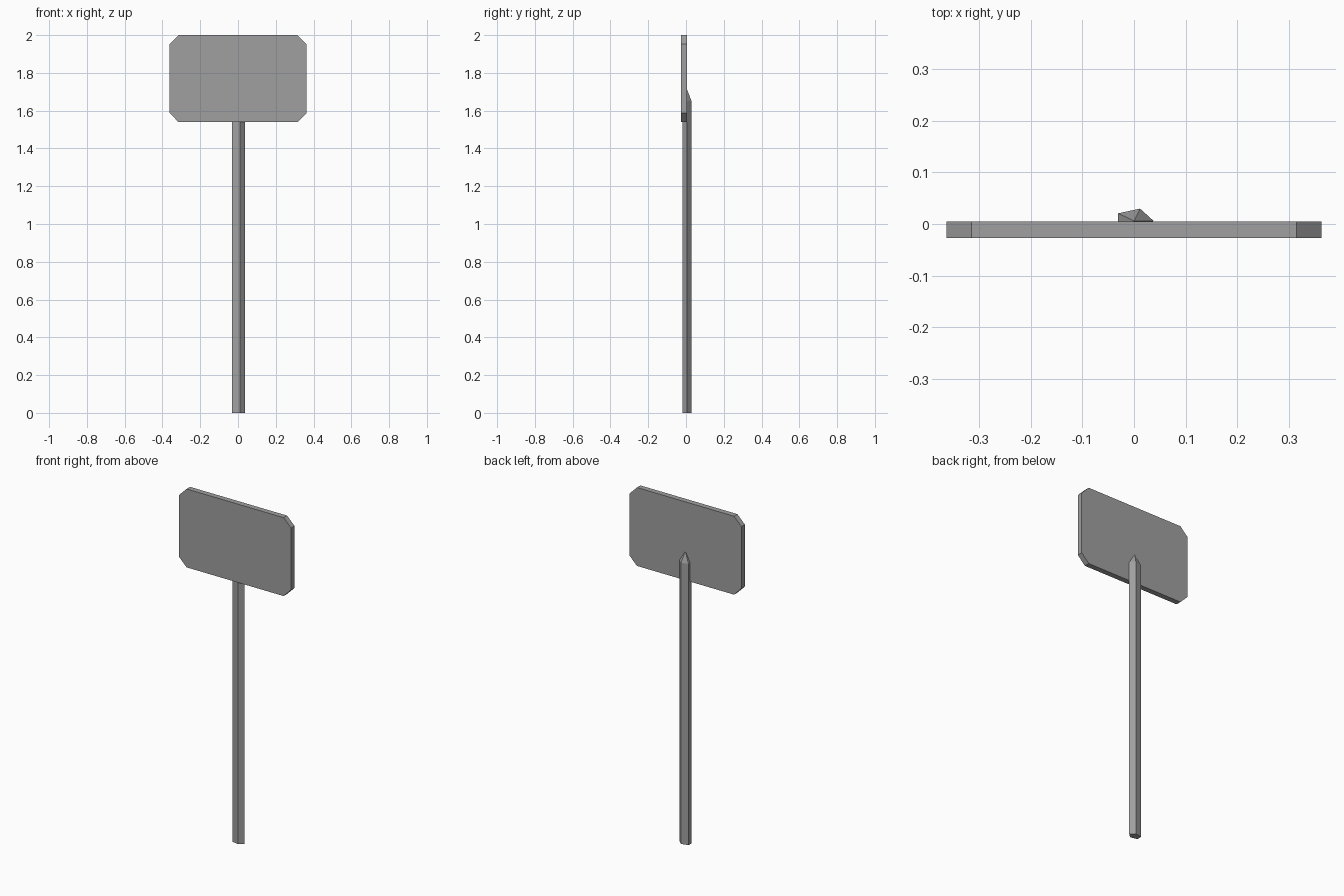
import bpy
import bmesh
from math import cos, sin, tau
from mathutils import Vector

cube = bpy.data.objects.get("Cube")
if cube:
    bpy.data.objects.remove(cube, do_unlink=True)

# Plain grey material
GREY = (0.35, 0.35, 0.35, 1)
grey = bpy.data.materials.new("plain grey")
grey.use_nodes = True
grey.diffuse_color = GREY
grey.node_tree.nodes["Principled BSDF"].inputs["Base Color"].default_value = GREY


def make_object(name, bm):
    bmesh.ops.recalc_face_normals(bm, faces=bm.faces)
    mesh = bpy.data.meshes.new(name)
    bm.to_mesh(mesh)
    bm.free()
    mesh.materials.append(grey)
    obj = bpy.data.objects.new(name, mesh)
    bpy.context.collection.objects.link(obj)
    return obj


def extrude_profile(bm, points, offset):
    """Extrude a closed outline and return the far cap."""
    base = bm.faces.new([bm.verts.new(p) for p in points])
    cap = bmesh.ops.extrude_face_region(bm, geom=[base], use_keep_orig=True)["geom"]
    verts = [g for g in cap if isinstance(g, bmesh.types.BMVert)]
    bmesh.ops.translate(bm, verts=verts, vec=offset)
    return next(g for g in cap if isinstance(g, bmesh.types.BMFace))


# Sign board: rectangle with clipped corners
half_w, bottom, top, clip = 0.363, 1.54, 2.0, 0.048
front, back = -0.027, 0.005
right_side = [(half_w - clip, bottom), (half_w, bottom + clip),
              (half_w, top - clip), (half_w - clip, top)]
outline = right_side + [(-x, z) for x, z in reversed(right_side)]
bm = bmesh.new()
extrude_profile(bm, [(x, front, z) for x, z in outline], Vector((0, back - front, 0)))
make_object("sign_board", bm)

# Post: flattened five-sided stake with a pointed top
sides, radius_x, radius_y, centre_y = 5, 0.038, 0.025, 0.006
shoulder, tip = 1.65, 1.71
ring = [(radius_x * cos(tau * i / sides),
         centre_y + radius_y * sin(tau * i / sides), 0) for i in range(sides)]
bm = bmesh.new()
cap = extrude_profile(bm, ring, Vector((0, 0, shoulder)))
point = bmesh.ops.poke(bm, faces=[cap])["verts"][0]
point.co = (0, centre_y, tip)
make_object("post", bm)
